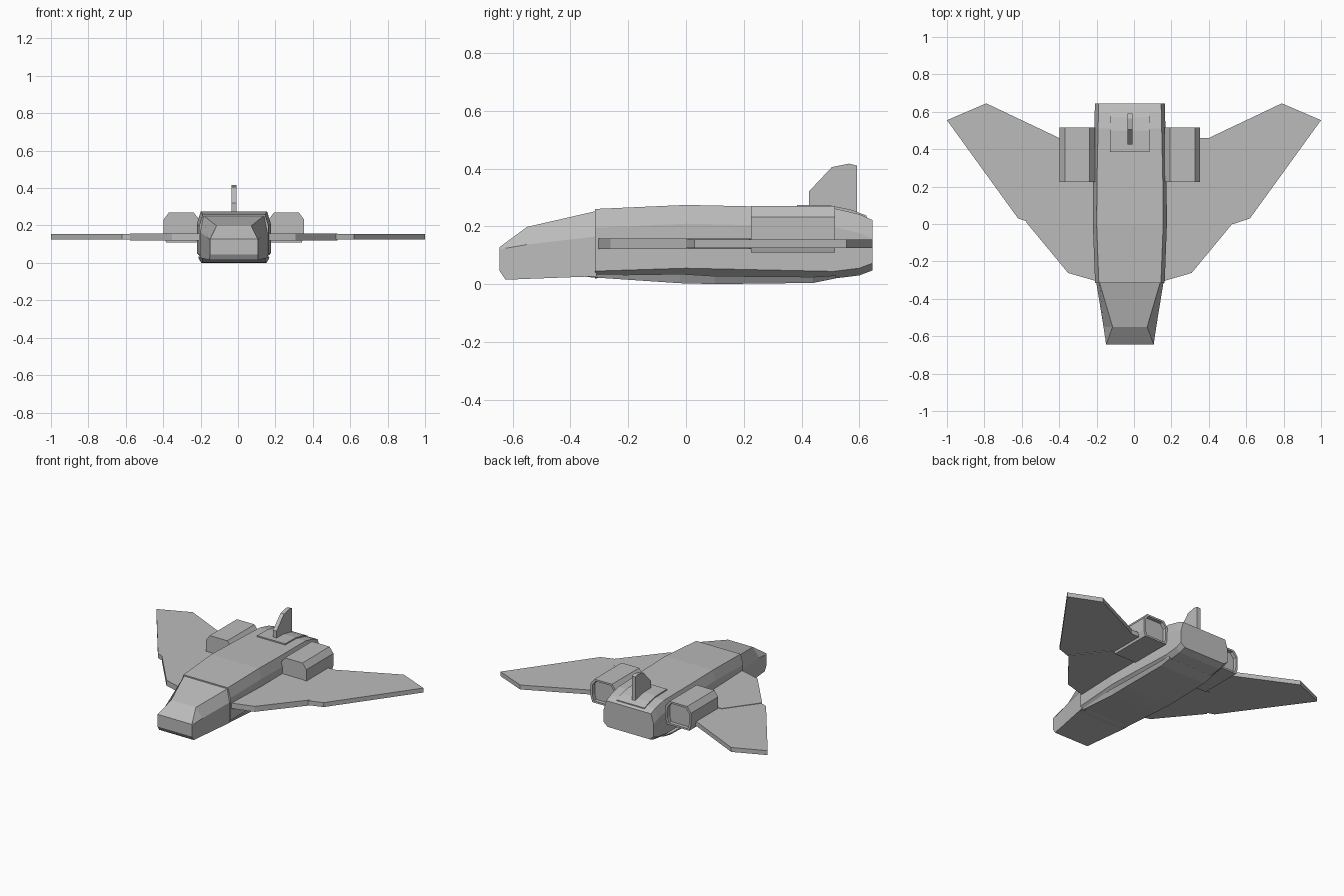
import bpy, bmesh

CX = -0.022  # centre line of the hull

grey = bpy.data.materials.new("hull grey")
grey.diffuse_color = (0.5, 0.5, 0.5, 1)


def finish(name, bm):
    bmesh.ops.recalc_face_normals(bm, faces=bm.faces[:])
    me = bpy.data.meshes.new(name)
    bm.to_mesh(me)
    bm.free()
    me.materials.append(grey)
    ob = bpy.data.objects.new(name, me)
    bpy.context.collection.objects.link(ob)
    return ob


def loft(name, stations, cx=CX):
    """Skin mirrored half-sections (half width, z), top to bottom, along y."""
    bm = bmesh.new()
    rings = []
    for y, half in stations:
        pts = [(cx + x, y, z) for x, z in half]
        pts += [(cx - x, y, z) for x, z in reversed(half)]
        rings.append([bm.verts.new(p) for p in pts])
    n = len(rings[0])
    for a, b in zip(rings, rings[1:]):
        for i in range(n):
            j = (i + 1) % n
            bm.faces.new((a[i], a[j], b[j], b[i]))
    bm.faces.new(rings[0])
    bm.faces.new(rings[-1])
    return finish(name, bm)


def prism(name, pts, offset):
    """Extrude a flat outline by an offset."""
    bm = bmesh.new()
    f = bm.faces.new([bm.verts.new(p) for p in pts])
    r = bmesh.ops.extrude_face_region(bm, geom=[f], use_keep_orig=True)
    bmesh.ops.translate(bm, vec=offset,
                        verts=[v for v in r["geom"] if isinstance(v, bmesh.types.BMVert)])
    return finish(name, bm)


def hull(w, top, low):
    return [(w - 0.02, top), (w, top - 0.065), (w, low), (w - 0.03, low - 0.025)]


# main body
loft("fuselage", [
    (-0.315, hull(0.186, 0.26, 0.045)),
    (0.0, hull(0.198, 0.274, 0.055)),
    (0.23, hull(0.196, 0.269, 0.05)),
    (0.51, hull(0.19, 0.263, 0.044)),
    (0.60, hull(0.188, 0.242, 0.055)),
    (0.645, hull(0.187, 0.222, 0.072)),
])

# tapered nose with sloped windscreen end
loft("nose", [
    (-0.645, [(0.128, 0.128), (0.128, 0.12), (0.128, 0.045)]),
    (-0.625, [(0.120, 0.143), (0.130, 0.124), (0.130, 0.015)]),
    (-0.55, [(0.0925, 0.198), (0.141, 0.137), (0.141, 0.018)]),
    (-0.31, [(0.163, 0.253), (0.18, 0.165), (0.18, 0.027)]),
])

# belly plate
loft("belly_plate", [
    (-0.35, [(0.17, 0.03), (0.17, 0.025)]),
    (-0.02, [(0.187, 0.035), (0.187, 0.01), (0.17, 0.003)][::2]),
    (0.10, [(0.19, 0.028), (0.175, 0.0)]),
    (0.44, [(0.187, 0.025), (0.17, 0.004)]),
    (0.52, [(0.18, 0.03), (0.17, 0.02)]),
])

for side, s in (("left", -1), ("right", 1)):
    # swept outer wing
    wing = [(0.10, -0.02), (0.53, 0.0), (0.62, 0.03), (1.0, 0.555),
            (0.79, 0.645), (0.40, 0.46), (0.10, 0.46)]
    prism(side + "_wing", [(s * x, y, 0.125) for x, y in wing], (0, 0, 0.03))
    # leading edge root extension
    root = [(0.12, -0.305), (0.18, -0.305), (0.33, -0.262), (0.555, 0.01),
            (0.40, 0.22), (0.12, 0.24)]
    prism(side + "_wing_root", [(CX + s * x, y, 0.121) for x, y in root], (0, 0, 0.037))

    # eight sided engine pod with a recessed nozzle
    pod = [(0.066, 0.27), (0.095, 0.232), (0.095, 0.15), (0.082, 0.11)]
    inner = [(x * 0.85, 0.19 + (z - 0.19) * 0.85) for x, z in pod]
    loft(side + "_engine", [(0.225, pod), (0.515, pod), (0.515, inner), (0.49, inner)],
         CX + s * 0.281)

# plate under the fin, following the back of the hull
loft("fin_plate", [
    (0.385, [(0.105, 0.274), (0.105, 0.25)]),
    (0.50, [(0.105, 0.272), (0.105, 0.25)]),
    (0.57, [(0.105, 0.258), (0.105, 0.24)]),
    (0.625, [(0.105, 0.237), (0.105, 0.22)]),
])

# tail fin
fin = [(0.425, 0.25), (0.425, 0.32), (0.505, 0.405), (0.565, 0.417),
       (0.592, 0.41), (0.592, 0.235)]
prism("tail_fin", [(CX - 0.013, y, z) for y, z in fin], (0.026, 0, 0))
